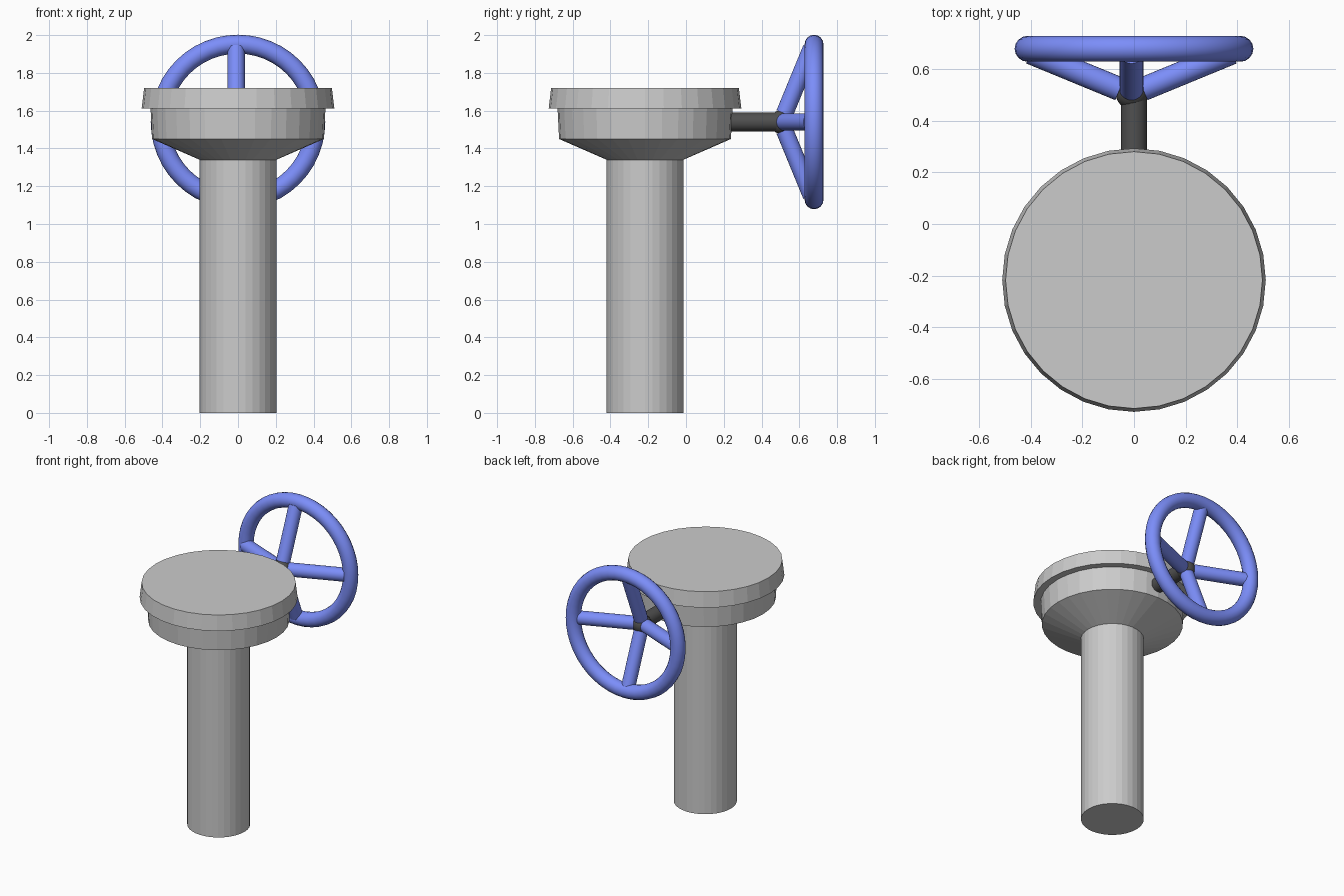
import bpy, bmesh
from math import pi, sin, cos, radians
from mathutils import Vector

if "Cube" in bpy.data.objects:
    bpy.data.objects.remove(bpy.data.objects["Cube"])


def material(name, rgb):
    m = bpy.data.materials.new(name)
    m.diffuse_color = (*rgb, 1)
    m.use_nodes = True
    m.node_tree.nodes["Principled BSDF"].inputs["Base Color"].default_value = m.diffuse_color
    return m


def finish(name, mat=None, smooth=False):
    ob = bpy.context.object
    ob.name = name
    if mat:
        ob.data.materials.append(mat)
    if smooth:
        bpy.ops.object.shade_smooth_by_angle(angle=radians(40))
    return ob


def rod(name, a, b, r, mat, sides=24):
    a, b = Vector(a), Vector(b)
    d = b - a
    bpy.ops.mesh.primitive_cylinder_add(
        vertices=sides, radius=r, depth=d.length, location=(a + b) / 2,
        rotation=d.to_track_quat('Z', 'Y').to_euler())
    return finish(name, mat, True)


def lathe(name, profile, y, sides=32):
    bm = bmesh.new()
    rings = [[bm.verts.new((r * cos(2 * pi * i / sides), y + r * sin(2 * pi * i / sides), z))
              for i in range(sides)] for r, z in profile]
    for lo, hi in zip(rings, rings[1:]):
        for i in range(sides):
            j = (i + 1) % sides
            bm.faces.new((lo[i], lo[j], hi[j], hi[i]))
    bm.faces.new(rings[0][::-1])
    bm.faces.new(rings[-1])
    me = bpy.data.meshes.new(name)
    bm.to_mesh(me)
    bm.free()
    ob = bpy.data.objects.new(name, me)
    bpy.context.collection.objects.link(ob)
    return ob


blue = material("blue_paint", (0.2, 0.27, 0.95))
dark = material("dark_metal", (0.08, 0.08, 0.08))
CY, WZ = -0.217, 1.54

# Pipe with flared head and overhanging lid
lathe("pipe_body", [(0.203, 0), (0.203, 1.34), (0.455, 1.45), (0.463, 1.612),
                    (0.51, 1.612), (0.497, 1.72)], CY)

# Valve shaft and hub
rod("valve_shaft", (0, 0.1, WZ), (0, 0.50, WZ), 0.05, dark)
bpy.ops.mesh.primitive_uv_sphere_add(segments=24, ring_count=12, radius=0.064,
                                     location=(-0.008, 0.508, WZ))
finish("valve_hub", dark, True)

# Hand wheel rim
bpy.ops.mesh.primitive_torus_add(major_segments=48, minor_segments=16, major_radius=0.412,
                                 minor_radius=0.05, location=(0, 0.678, WZ),
                                 rotation=(pi / 2, 0, 0))
finish("wheel_rim", blue, True)

# Four spokes slanting out from the hub to the rim
for k in range(4):
    c, s = cos(k * pi / 2), sin(k * pi / 2)
    rod(f"wheel_spoke_{k + 1}", (-0.01 + 0.045 * c, 0.522, WZ + 0.045 * s),
        (-0.01 + 0.39 * c, 0.664, WZ + 0.39 * s), 0.046, blue)
